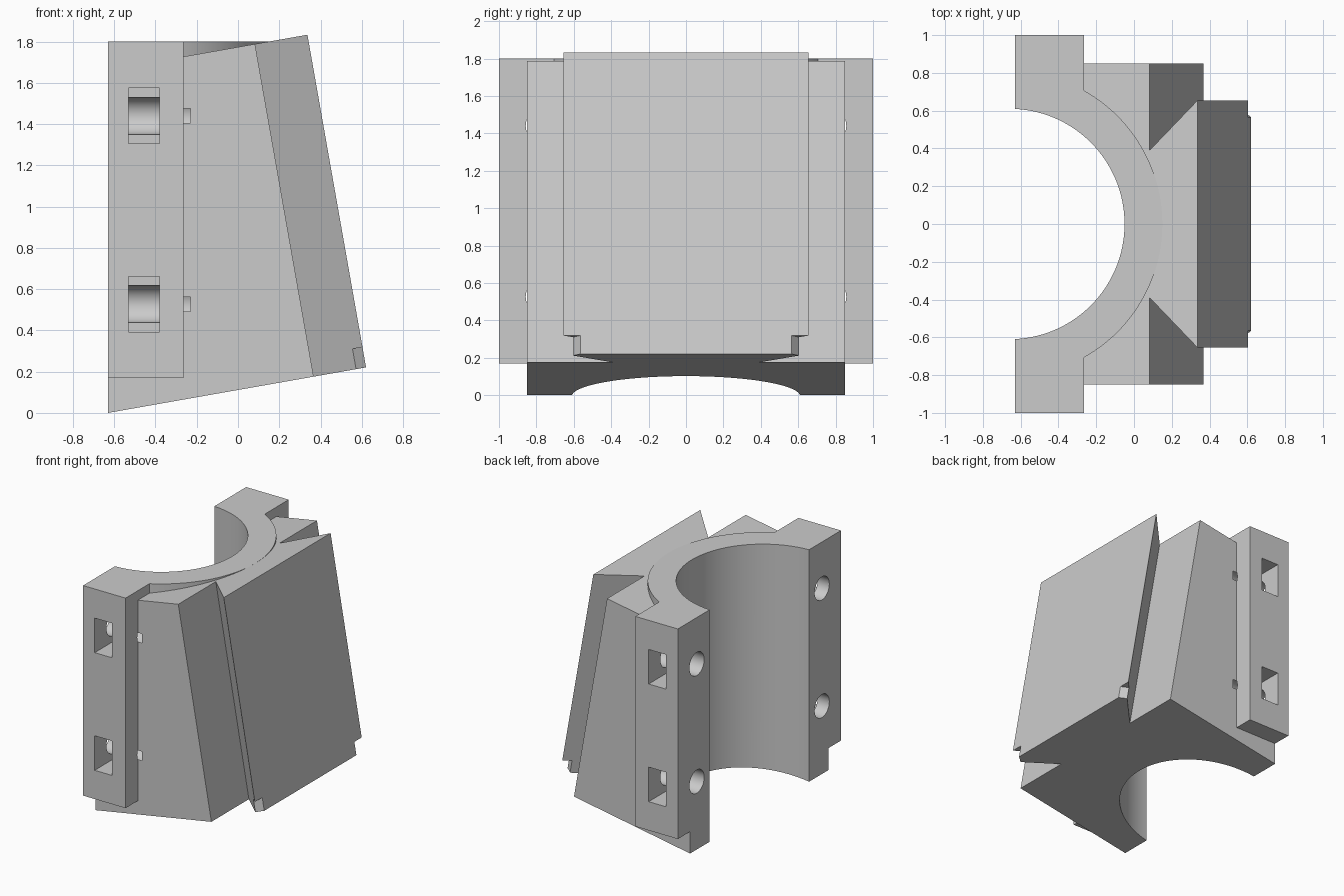
import bpy, bmesh, math
from mathutils import Matrix, Vector

cube = bpy.data.objects.get("Cube")
if cube:
    bpy.data.objects.remove(cube, do_unlink=True)

BACK = -0.63          # flat rear plane
AXIS = -0.66          # x of the bore axis
TILT = Matrix.Translation((BACK, 0, 0)) @ Matrix.Rotation(math.radians(-10), 4, 'Y')

grey = bpy.data.materials.new("plain_grey")
grey.use_nodes = True
grey.diffuse_color = (0.6, 0.6, 0.6, 1)
grey.node_tree.nodes["Principled BSDF"].inputs["Base Color"].default_value = (0.6, 0.6, 0.6, 1)


def prism(name, points, low, high, matrix=Matrix()):
    """Extrude an xy outline from low to high, then place it."""
    bm = bmesh.new()
    face = bm.faces.new([bm.verts.new((x, y, low)) for x, y in points])
    new = bmesh.ops.extrude_face_region(bm, geom=[face])["geom"]
    bmesh.ops.translate(bm, vec=(0, 0, high - low),
                        verts=[v for v in new if isinstance(v, bmesh.types.BMVert)])
    bmesh.ops.recalc_face_normals(bm, faces=bm.faces)
    bm.transform(matrix)
    mesh = bpy.data.meshes.new(name)
    bm.to_mesh(mesh)
    bm.free()
    mesh.materials.append(grey)
    obj = bpy.data.objects.new(name, mesh)
    bpy.context.collection.objects.link(obj)
    return obj


def box(name, x0, x1, y0, y1, z0, z1):
    return prism(name, [(x0, y0), (x1, y0), (x1, y1), (x0, y1)], z0, z1)


def circle(radius, count, cx=0.0):
    return [(cx + radius * math.cos(math.tau * i / count),
             radius * math.sin(math.tau * i / count)) for i in range(count)]


def combine(target, other, operation):
    """Apply a boolean and discard the helper."""
    other.hide_render = True
    mod = target.modifiers.new("join", 'BOOLEAN')
    mod.operation = operation
    mod.solver = 'EXACT'
    mod.object = other
    bpy.ops.object.select_all(action='DESELECT')
    bpy.context.view_layer.objects.active = target
    target.select_set(True)
    bpy.ops.object.modifier_apply(modifier=mod.name)
    bpy.data.objects.remove(other, do_unlink=True)


# Tilted block with dovetail rail
half = [(1.012, 0.85), (1.012, 0.39), (1.27, 0.655)]
outline = [(-0.6, 0.85)] + half + [(x, -y) for x, y in reversed(half)] + [(-0.6, -0.85)]
block = prism("dovetail_clamp_block", outline, 0, 1.637, TILT)

# Chamfered lower corners of the rail
for side in (1, -1):
    corner = [(1.31, 0.533 * side), (1.21, 0.613 * side), (1.31, 0.75 * side)]
    combine(block, prism("rail_corner_cutter", corner, -0.1, 0.1, TILT), 'DIFFERENCE')

# Upright sleeve and bolting flanges
combine(block, prism("sleeve", circle(0.81, 128, AXIS), 0.17, 1.8), 'UNION')
combine(block, box("flanges", -1.6, -0.265, -1, 1, 0.17, 1.8), 'UNION')

# Flat rear face and upright bore
combine(block, box("rear_cutter", -3, BACK, -2, 2, -1, 3), 'DIFFERENCE')
combine(block, prism("bore_cutter", circle(0.61, 128, AXIS), -1, 3), 'DIFFERENCE')

# Bolt holes from the rear, with nut pockets from the sides
for side in (1, -1):
    for height in (0.527, 1.44):
        place = Matrix.Translation((0, 0.767 * side, height)) @ Matrix.Rotation(math.pi / 2, 4, 'Y')
        combine(block, prism("bolt_cutter", circle(0.09, 48), -0.8, -0.23, place), 'DIFFERENCE')
        y0, y1 = sorted((0.771 * side, 1.2 * side))
        combine(block, box("pocket_cutter", -0.53, -0.38, y0, y1,
                           height - 0.134, height + 0.134), 'DIFFERENCE')

bpy.ops.object.select_all(action='DESELECT')
block.select_set(True)
bpy.context.view_layer.objects.active = block
bpy.ops.object.shade_smooth_by_angle(angle=math.radians(25))
